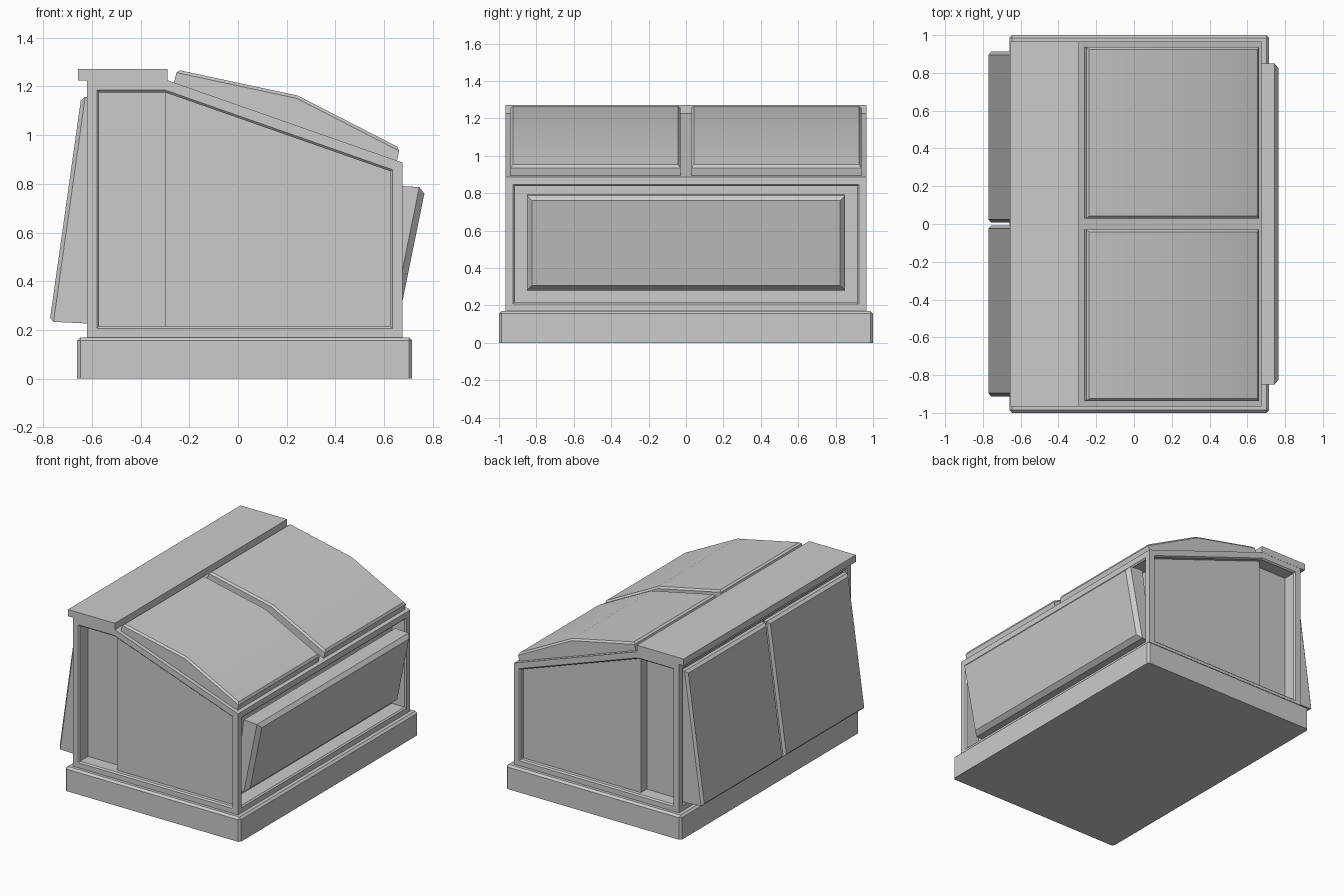
import bpy, bmesh
from mathutils import Vector

if "Cube" in bpy.data.objects:
    bpy.data.objects.remove(bpy.data.objects["Cube"])


def prism(profile, y0, y1):
    """Extrude an (x, z) profile along y; side faces come back in profile order."""
    bm = bmesh.new()
    a = [bm.verts.new((x, y0, z)) for x, z in profile]
    b = [bm.verts.new((x, y1, z)) for x, z in profile]
    n = len(profile)
    sides = [bm.faces.new((a[i], a[(i + 1) % n], b[(i + 1) % n], b[i])) for i in range(n)]
    ends = [bm.faces.new(a[::-1]), bm.faces.new(b)]
    bmesh.ops.recalc_face_normals(bm, faces=bm.faces[:])
    return bm, sides, ends


def chamfer_rim(bm, faces, width):
    """Chamfer the outline around a group of faces."""
    edges = [e for e in bm.edges if sum(f in faces for f in e.link_faces) == 1]
    bmesh.ops.bevel(bm, geom=edges, offset=width, segments=1, affect='EDGES', profile=0.5)


def finish(bm, name, smooth=False):
    me = bpy.data.meshes.new(name)
    bm.to_mesh(me)
    bm.free()
    ob = bpy.data.objects.new(name, me)
    bpy.context.collection.objects.link(ob)
    if smooth:
        bpy.ops.object.select_all(action='DESELECT')
        ob.select_set(True)
        bpy.context.view_layer.objects.active = ob
        bpy.ops.object.shade_smooth_by_angle(angle=0.5)
    return ob


def recess(bm, face, depth):
    """Frame border, chamfered rim, then a sunken panel."""
    for t, d in ((0.041, 0), (0.009, -0.009), (0, -depth)):
        bmesh.ops.inset_individual(bm, faces=[face], thickness=t, depth=d, use_even_offset=True)


def box(x0, x1, z0, z1, w):
    return prism([(x0, z0), (x1, z0), (x1, z1), (x0, z1)], -w, w)


# Plinth with chamfered top and corners
bm, sides, ends = box(-0.66, 0.715, 0, 0.17, 1.0)
edges = [e for e in bm.edges if max(v.co.z for v in e.verts) > 0.1]
bmesh.ops.bevel(bm, geom=edges, offset=0.014, segments=1, affect='EDGES', profile=0.5)
finish(bm, "plinth")

# Body with sunken panels on all four sides
bm, sides, ends = prism([(-0.62, 0.165), (0.675, 0.165), (0.675, 0.887),
                         (-0.29, 1.225), (-0.62, 1.225)], -0.965, 0.965)
recess(bm, sides[1], 0.10)
recess(bm, sides[4], 0.022)
for f in ends:
    recess(bm, f, 0.025)
    # Rear strip of each side panel sits deeper
    split = max((v.co for v in f.verts), key=lambda c: c.z * 10 + c.x).copy()
    res = bmesh.ops.bisect_plane(bm, geom=[f] + f.edges[:] + f.verts[:], dist=0.001,
                                 plane_co=split, plane_no=Vector((1, 0, 0)))
    parts = [g for g in res['geom'] if isinstance(g, bmesh.types.BMFace)]
    rear = min(parts, key=lambda g: g.calc_center_median().x)
    bmesh.ops.inset_individual(bm, faces=[rear], thickness=0, depth=-0.065)
finish(bm, "body")

# Flat cap along the rear of the roof
bm, sides, ends = box(-0.657, -0.29, 1.224, 1.272, 0.966)
finish(bm, "roof_cap")

# Pairs of folded roof lids and tilted rear doors
lid = [(-0.265, 1.205), (-0.25, 1.268), (0.245, 1.162), (0.664, 0.947), (0.65, 0.885)]
door = [(-0.6, 0.226), (-0.773, 0.234), (-0.643, 1.157), (-0.6, 1.157)]
for side, s in (("left", -1), ("right", 1)):
    bm, sides, ends = prism(lid, *sorted((0.03 * s, 0.937 * s)))
    chamfer_rim(bm, sides[1:3], 0.012)
    finish(bm, "roof_lid_" + side, smooth=True)
    bm, sides, ends = prism(door, *sorted((0.008 * s, 0.912 * s)))
    chamfer_rim(bm, sides[1:2], 0.016)
    finish(bm, "rear_door_" + side)

# Tilted hopper flap at the low end
bm, sides, ends = prism([(0.572, 0.28), (0.667, 0.28), (0.77, 0.785), (0.64, 0.792)], -0.85, 0.85)
chamfer_rim(bm, sides[1:2], 0.026)
finish(bm, "hopper_flap")
